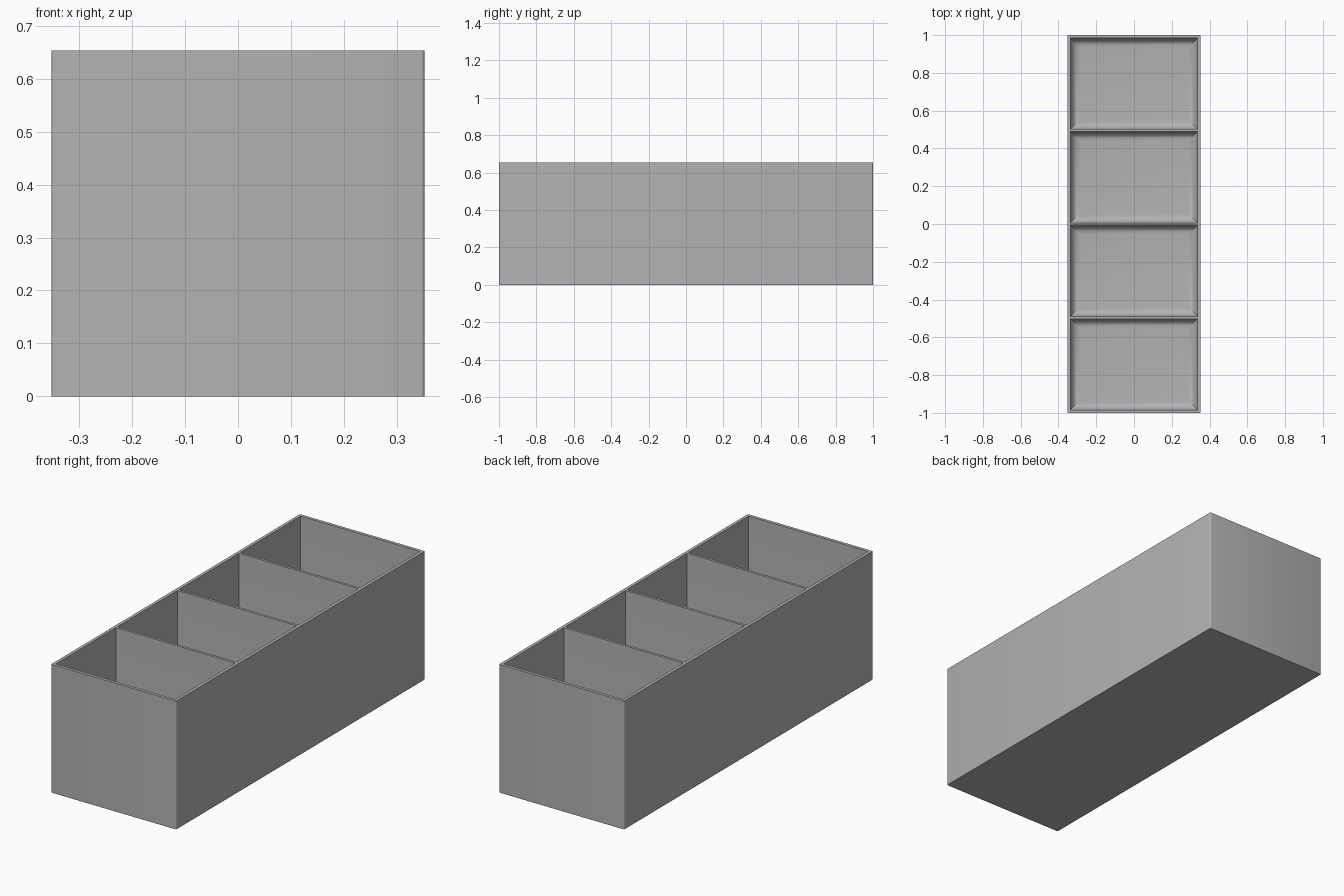
import bpy, bmesh, math

cube = bpy.data.objects.get("Cube")
if cube:
    bpy.data.objects.remove(cube, do_unlink=True)

# Main sizes
HALF_X, HALF_Y, HEIGHT = 0.352, 1.0, 0.653
WALL, DIVIDER, FLOOR = 0.016, 0.013, 0.017
FILLET, CORNER = 0.05, 0.006
POCKETS, STEPS = 4, 8

grey = bpy.data.materials.new("plain_grey")
grey.use_nodes = True
colour = (0.45, 0.45, 0.45, 1)
grey.diffuse_color = colour
grey.node_tree.nodes["Principled BSDF"].inputs["Base Color"].default_value = colour


def ring(bm, points, z):
    return [bm.verts.new((x, y, z)) for x, y in points]


def bridge(bm, a, b):
    for i in range(len(a)):
        j = (i + 1) % len(a)
        bm.faces.new((a[i], a[j], b[j], b[i]))


def loop_edges(bm, r):
    return [bm.edges.get((r[i], r[i - 1])) for i in range(len(r))]


def rectangle(x, y0, y1):
    return [(-x, y0), (x, y0), (x, y1), (-x, y1)]


def rounded_outline():
    points = []
    for quarter, (sx, sy) in enumerate([(1, 1), (-1, 1), (-1, -1), (1, -1)]):
        for k in range(5):
            a = (quarter + k / 4) * math.pi / 2
            points.append((sx * (HALF_X - CORNER) + CORNER * math.cos(a),
                           sy * (HALF_Y - CORNER) + CORNER * math.sin(a)))
    return points


bm = bmesh.new()

# Outer walls and underside
outline = rounded_outline()
base, top = ring(bm, outline, 0), ring(bm, outline, HEIGHT)
bridge(bm, base, top)
bm.faces.new(base)
rim = loop_edges(bm, top)

# Pockets with straight walls that curve into the floor
inner_x, inner_y = HALF_X - WALL, HALF_Y - WALL
length = (2 * inner_y - (POCKETS - 1) * DIVIDER) / POCKETS
for n in range(POCKETS):
    y0 = -inner_y + n * (length + DIVIDER)
    y1 = y0 + length
    previous = ring(bm, rectangle(inner_x, y0, y1), HEIGHT)
    mouth = previous
    for k in range(STEPS + 1):
        a = k / STEPS * math.pi / 2
        inset = FILLET * (1 - math.cos(a))
        z = FLOOR + FILLET * (1 - math.sin(a))
        current = ring(bm, rectangle(inner_x - inset, y0 + inset, y1 - inset), z)
        bridge(bm, previous, current)
        previous = current
    bm.faces.new(previous)
    rim += loop_edges(bm, mouth)

# Flat rim across walls and dividers
bmesh.ops.triangle_fill(bm, use_beauty=True, use_dissolve=False, edges=rim)
bmesh.ops.recalc_face_normals(bm, faces=bm.faces)

mesh = bpy.data.meshes.new("divided_tray")
bm.to_mesh(mesh)
bm.free()
mesh.materials.append(grey)
tray = bpy.data.objects.new("divided_tray", mesh)
bpy.context.collection.objects.link(tray)

bpy.ops.object.select_all(action="DESELECT")
tray.select_set(True)
bpy.context.view_layer.objects.active = tray
bpy.ops.object.shade_smooth_by_angle(angle=math.radians(30))
